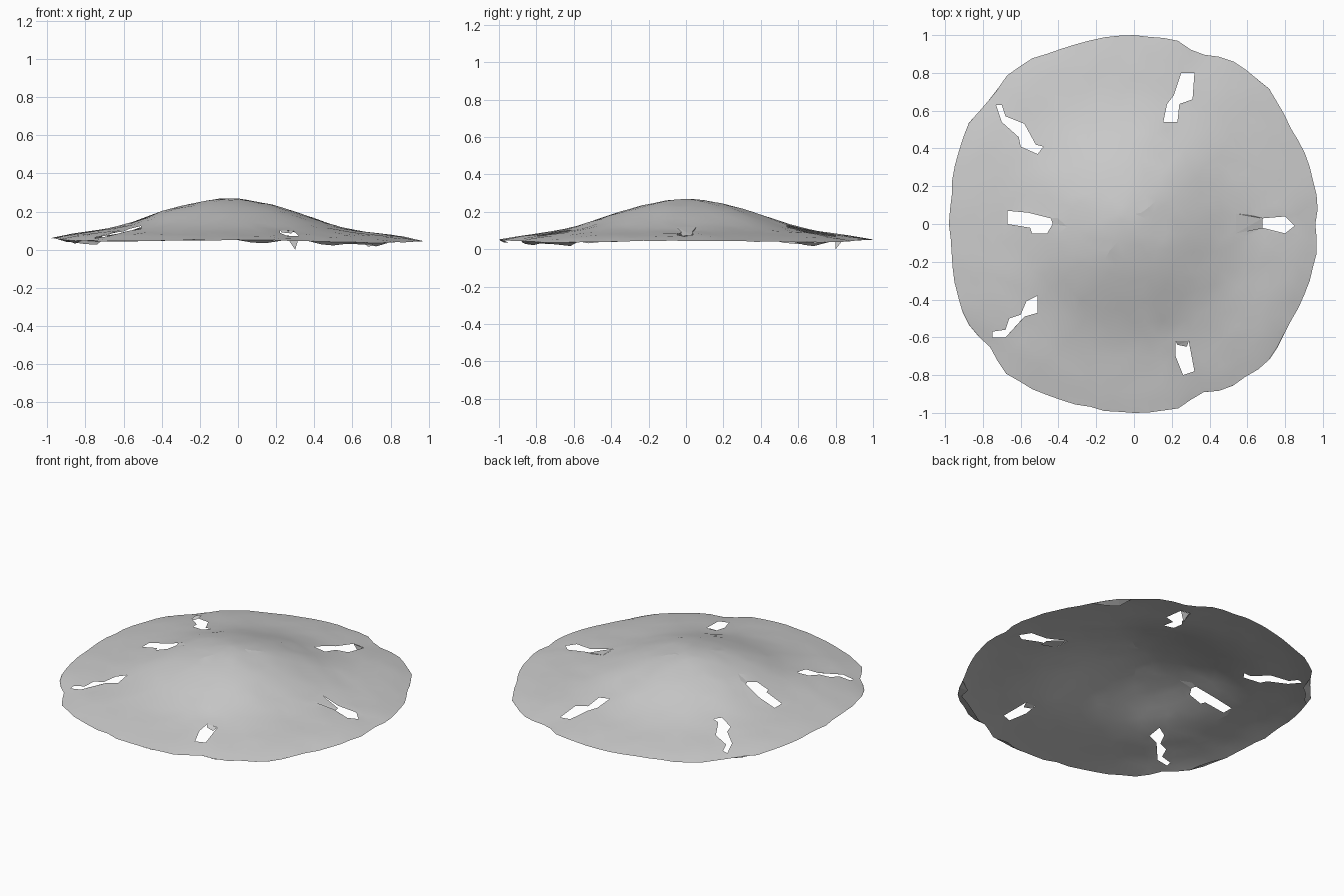
import bpy, bmesh, math, random
from mathutils import Vector
from mathutils.geometry import delaunay_2d_cdt

if "Cube" in bpy.data.objects:
    bpy.data.objects.remove(bpy.data.objects["Cube"])

random.seed(4)

# Rim radius by polar angle (mirrored across y = 0)
RIM = [(0, .96), (5, .98), (30, .98), (45, 1.015), (60, 1.01), (69, .965), (77, 1.01),
       (90, 1.0), (110, 1.01), (130, 1.045), (138, 1.01), (151, 1.03), (168, .99), (180, .98)]
# Height profiles, centre to rim, toward +x, toward the sides and toward -x
RIGHT = [.268, .252, .232, .202, .167, .133, .107, .091, .080, .066, .045]
SIDE = [.268, .260, .243, .216, .185, .150, .120, .098, .082, .068, .050]
LEFT = [.268, .268, .250, .230, .205, .165, .132, .110, .096, .082, .060]

# Outlines of the six slots
SLOTS = [
    [(.155, .54), (.23, .54), (.24, .635), (.31, .66), (.32, .8), (.25, .8), (.21, .68), (.175, .635)],
    [(.54, .055), (.68, .03), (.8, .04), (.85, -.01), (.8, -.05), (.68, -.02), (.54, -.05)],
    [(.22, -.62), (.29, -.62), (.32, -.78), (.26, -.8), (.22, -.7)],
    [(-.67, .07), (-.56, .06), (-.44, .03), (-.43, 0), (-.46, -.05), (-.54, -.05), (-.55, -.02), (-.67, 0)],
    [(-.73, .63), (-.7, .63), (-.68, .57), (-.58, .53), (-.52, .42), (-.48, .41),
     (-.51, .37), (-.6, .41), (-.61, .46), (-.7, .54)],
    [(-.51, -.38), (-.51, -.47), (-.58, -.49), (-.68, -.6), (-.75, -.6), (-.75, -.57),
     (-.68, -.56), (-.66, -.5), (-.6, -.48), (-.57, -.41)],
]


def rim_radius(angle):
    a = abs((math.degrees(angle) + 180) % 360 - 180)
    for (a0, r0), (a1, r1) in zip(RIM, RIM[1:]):
        if a <= a1:
            return r0 + (r1 - r0) * (a - a0) / (a1 - a0)
    return RIM[-1][1]


def sample(profile, t):
    f = min(max(t, 0), 1) * (len(profile) - 1)
    i = min(int(f), len(profile) - 2)
    return profile[i] + (profile[i + 1] - profile[i]) * (f - i)


def height(x, y):
    a = math.atan2(y, x)
    t = math.hypot(x, y) / rim_radius(a)
    w = math.cos(a) ** 2
    z = (1 - w) * sample(SIDE, t) + w * sample(RIGHT if x > 0 else LEFT, t)
    return z - .012 * t ** 6 * math.sin(2 * a) ** 2


def inside(p, poly):
    hit = False
    for (x0, y0), (x1, y1) in zip(poly, poly[1:] + poly[:1]):
        if (y0 > p[1]) != (y1 > p[1]) and p[0] < x0 + (p[1] - y0) * (x1 - x0) / (y1 - y0):
            hit = not hit
    return hit


def polar(r, a):
    return (r * math.cos(a), r * math.sin(a))


def make_object(name, verts, faces):
    mesh = bpy.data.meshes.new(name)
    mesh.from_pydata(verts, [], faces)
    mesh.update()
    obj = bpy.data.objects.new(name, mesh)
    bpy.context.collection.objects.link(obj)
    return obj


# Rim and slot outlines become fixed edges of the triangulation
N = 80
rim = []
for i in range(N):
    a = math.tau * i / N
    shrink = 1 if i % (N // 4) == 0 else 1 - random.uniform(0, .012)
    rim.append(polar(rim_radius(a) * shrink, a))
points, edges = [], []
for loop in [rim] + SLOTS:
    base, n = len(points), len(loop)
    points += loop
    edges += [(base + i, base + (i + 1) % n) for i in range(n)]

# Scattered rings of points across the dome
points.append((0, 0))
for ring in range(1, 17):
    t = ring / 17
    count = 6 + 4 * ring
    for i in range(count):
        a = math.tau * (i + .5 * (ring % 2) + random.uniform(-.2, .2)) / count
        p = polar((t + random.uniform(-.012, .012)) * rim_radius(a), a)
        if inside(p, rim) and not any(inside(p, s) for s in SLOTS):
            points.append(p)

# Open, thin dome with the slots left out
v2, _, tris, *_ = delaunay_2d_cdt([Vector(p) for p in points], edges, [], 0, 1e-5)
keep = []
for f in tris:
    c = sum((v2[i] for i in f), Vector((0, 0))) / len(f)
    if inside(c, rim) and not any(inside(c, s) for s in SLOTS):
        keep.append(f)
shell = make_object("shell_dome",
                    [(v.x, v.y, height(v.x, v.y) + random.uniform(-.002, .002)) for v in v2], keep)
bm = bmesh.new()
bm.from_mesh(shell.data)
bmesh.ops.delete(bm, geom=[v for v in bm.verts if not v.link_faces], context='VERTS')
for f in bm.faces:
    if f.normal.z < 0:
        f.normal_flip()
bm.to_mesh(shell.data)
bm.free()
shell.data.shade_smooth()
bpy.context.view_layer.objects.active = shell
shell.select_set(True)
bpy.ops.object.shade_smooth_by_angle(angle=math.radians(8))

# Short ragged lips folded under parts of the rim
for k, (first, last) in enumerate([(65, 72), (44, 48), (30, 34), (60, 63), (8, 11)]):
    verts, faces = [], []
    for i in range(first, last + 1):
        x, y = rim[i]
        s = 1 if i in (first, last) else random.uniform(.95, .98)
        drop = 0 if i in (first, last) else random.uniform(.008, .02)
        verts += [(x, y, height(x, y)), (x * s, y * s, height(x, y) - drop)]
    for j in range(0, len(verts) - 2, 2):
        faces.append((j, j + 1, j + 3, j + 2))
    make_object(f"rim_lip_{k + 1}", verts, faces)


# Torn flaps sinking into three slots: two or three surface points, then sunken points
def flap(name, surface, sunken):
    verts = [(x, y, height(x, y)) for x, y in surface] + sunken
    make_object(name, verts, [(0, 1, i) for i in range(2, 3)] +
                [(1, i, i + 1) for i in range(2, len(verts) - 1)])


flap("slot_flap_right", [(.54, .055), (.54, -.05)], [(.68, .03, .075), (.68, -.02, .07)])
flap("slot_flap_back", [(.32, .8), (.25, .8)], [(.30, .8, 0.0), (.29, .84, .05)])
flap("slot_flap_front", [(.22, -.62), (.29, -.62)], [(.23, -.64, .09), (.28, -.65, .085)])
